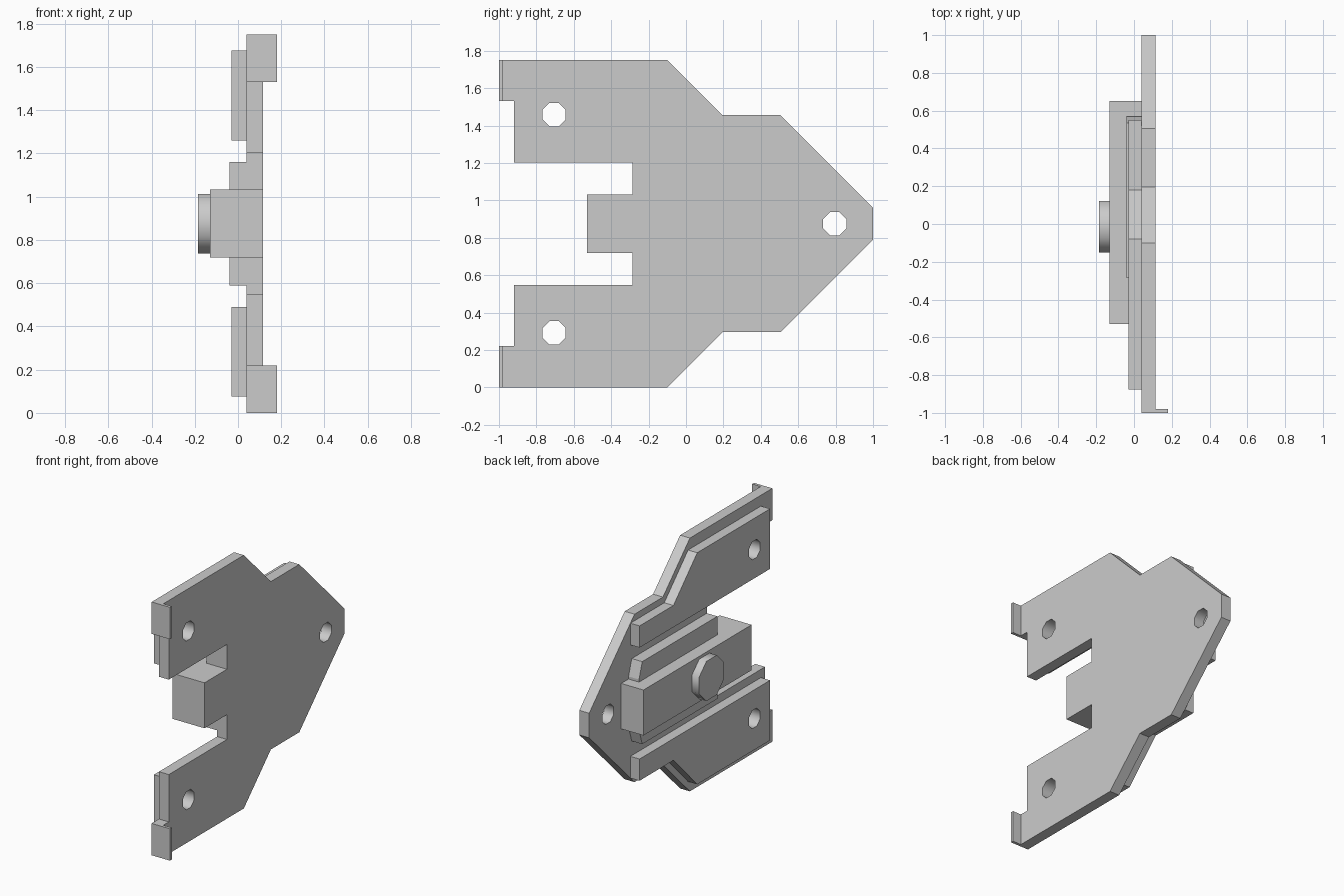
import bpy
import bmesh
import math
from mathutils import Vector

if "Cube" in bpy.data.objects:
    bpy.data.objects.remove(bpy.data.objects["Cube"])

TOP = 1.75
MID = TOP / 2


def flip(points):
    """Mirror a (y, z) profile about the horizontal centre line."""
    return [(y, TOP - z) for y, z in reversed(points)]


def slab(name, profile, x0, x1, round_sides=False):
    """Extrude a (y, z) profile from x0 to x1."""
    bm = bmesh.new()
    face = bm.faces.new([bm.verts.new((x0, y, z)) for y, z in profile])
    res = bmesh.ops.extrude_face_region(bm, geom=[face])
    moved = [g for g in res["geom"] if isinstance(g, bmesh.types.BMVert)]
    bmesh.ops.translate(bm, verts=moved, vec=Vector((x1 - x0, 0, 0)))
    bmesh.ops.recalc_face_normals(bm, faces=bm.faces[:])
    for f in bm.faces:
        f.smooth = round_sides and abs(f.normal.x) < 0.5
    mesh = bpy.data.meshes.new(name)
    bm.to_mesh(mesh)
    bm.free()
    obj = bpy.data.objects.new(name, mesh)
    bpy.context.collection.objects.link(obj)
    return obj


def rect(y0, y1, z0, z1):
    return [(y0, z0), (y1, z0), (y1, z1), (y0, z1)]


def octagon(y, z, half_width):
    r = half_width / math.cos(math.pi / 8)
    angles = [(i + 0.5) * math.pi / 4 for i in range(8)]
    return [(y + r * math.cos(a), z + r * math.sin(a)) for a in angles]


def drill(obj, y, z):
    """Cut a bolt hole right through a slab."""
    cutter = slab("hole_cutter", octagon(y, z, 0.062), -0.5, 0.5, True)
    cutter.hide_render = True
    mod = obj.modifiers.new("bolt_hole", "BOOLEAN")
    mod.operation = "DIFFERENCE"
    mod.solver = "EXACT"
    mod.object = cutter
    bpy.context.view_layer.objects.active = obj
    bpy.ops.object.modifier_apply(modifier=mod.name)
    bpy.data.objects.remove(cutter)


# main plate with two slots and a central tongue
lower = [(-0.53, 0.718), (-0.285, 0.718), (-0.285, 0.547), (-0.92, 0.547),
         (-0.92, 0.22), (-1, 0.22), (-1, 0), (-0.1, 0), (0.195, 0.295),
         (0.505, 0.295), (1, 0.79)]
plate = slab("main_plate", lower + flip(lower), 0.04, 0.115)
for y, z in ((-0.705, 0.292), (-0.705, TOP - 0.292), (0.795, MID)):
    drill(plate, y, z)

# upper and lower backing strips and front lips
strip = [(-0.875, 1.26), (0.55, 1.26), (0.55, 1.41), (0.18, 1.41),
         (-0.08, 1.675), (-0.875, 1.675)]
lip = rect(-1, -0.98, 1.53, TOP)
for side, shape in (("upper", lambda p: p), ("lower", flip)):
    backing = slab(side + "_backing_strip", shape(strip), -0.03, 0.04)
    drill(backing, *shape([(-0.705, TOP - 0.292)])[0])
    slab(side + "_front_lip", shape(lip), 0.115, 0.18)

# centre spacer with tapered rear end
spacer = [(-0.285, 0.59), (0.535, 0.59), (0.57, 0.70)]
slab("centre_spacer", spacer + flip(spacer), -0.04, 0.04)

# raised centre block and round boss
slab("centre_block", rect(-0.53, 0.65, 0.718, TOP - 0.718), -0.13, 0.04)
slab("pivot_boss", octagon(-0.015, MID, 0.137), -0.185, -0.13, True)
